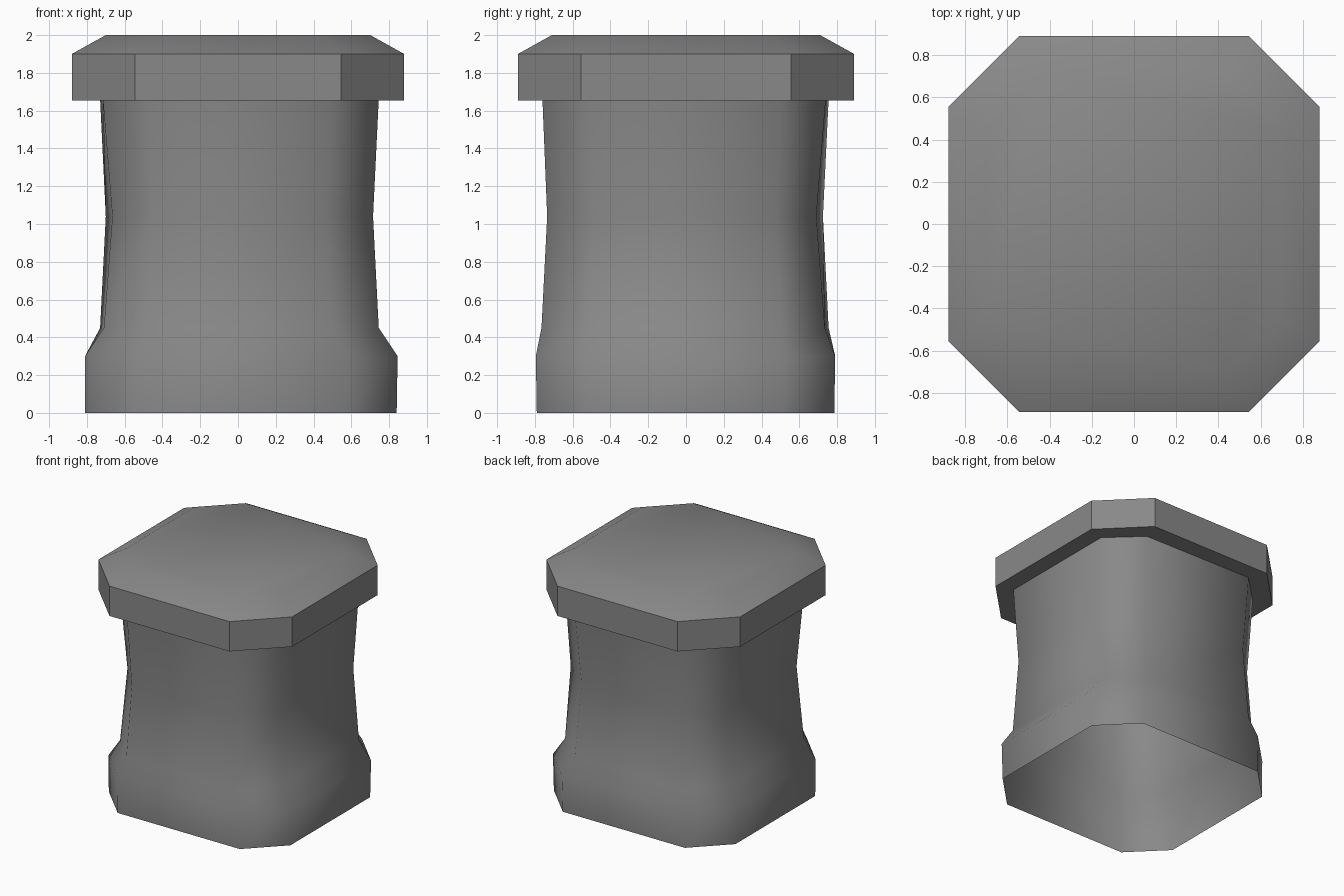
import bpy, bmesh, math

cube = bpy.data.objects.get("Cube")
if cube:
    bpy.data.objects.remove(cube, do_unlink=True)

stone = bpy.data.materials.new("grey stone")
stone.use_nodes = True
colour = (0.25, 0.25, 0.25, 1)
stone.diffuse_color = colour
stone.node_tree.nodes["Principled BSDF"].inputs["Base Color"].default_value = colour


def octagon(left, right, front, back, cut, skew=0.0):
    """Chamfered rectangle; skew draws two of its corners slightly inward."""
    return [(left + cut, front), (right - cut, front),
            (right, front + cut), (right, back - cut),
            (right - cut, back - skew), (left + cut, back),
            (left, back - cut), (left + skew, front + cut)]


def loft(name, rings, close_bottom, close_top, angle):
    """Skin a stack of (z, outline) rings."""
    bm = bmesh.new()
    loops = [[bm.verts.new((x, y, z)) for x, y in outline] for z, outline in rings]
    for low, high in zip(loops, loops[1:]):
        n = len(low)
        for i in range(n):
            j = (i + 1) % n
            bm.faces.new((low[i], low[j], high[j], high[i]))
    if close_bottom:
        bm.faces.new(list(reversed(loops[0])))
    if close_top:
        bm.faces.new(loops[-1])
    mesh = bpy.data.meshes.new(name)
    bm.to_mesh(mesh)
    bm.free()
    mesh.materials.append(stone)
    obj = bpy.data.objects.new(name, mesh)
    bpy.context.collection.objects.link(obj)
    bpy.ops.object.select_all(action='DESELECT')
    obj.select_set(True)
    bpy.context.view_layer.objects.active = obj
    bpy.ops.object.shade_smooth_by_angle(angle=math.radians(angle))
    return obj


# Waisted shaft on a wider foot, hollow and open underneath
loft("column_shaft", [
    (0.00, octagon(-0.81, 0.84, -0.79, 0.785, 0.27)),
    (0.30, octagon(-0.81, 0.845, -0.795, 0.79, 0.27)),
    (0.45, octagon(-0.73, 0.745, -0.765, 0.755, 0.25, 0.02)),
    (1.04, octagon(-0.70, 0.715, -0.735, 0.725, 0.25, 0.035)),
    (1.66, octagon(-0.73, 0.745, -0.76, 0.755, 0.25, 0.015)),
], False, False, 80)

# Overhanging cap with a bevelled top
loft("column_cap", [
    (1.655, octagon(-0.88, 0.88, -0.89, 0.89, 0.335)),
    (1.90, octagon(-0.88, 0.88, -0.89, 0.89, 0.335)),
    (2.00, octagon(-0.70, 0.70, -0.71, 0.71, 0.27)),
], True, True, 40)
